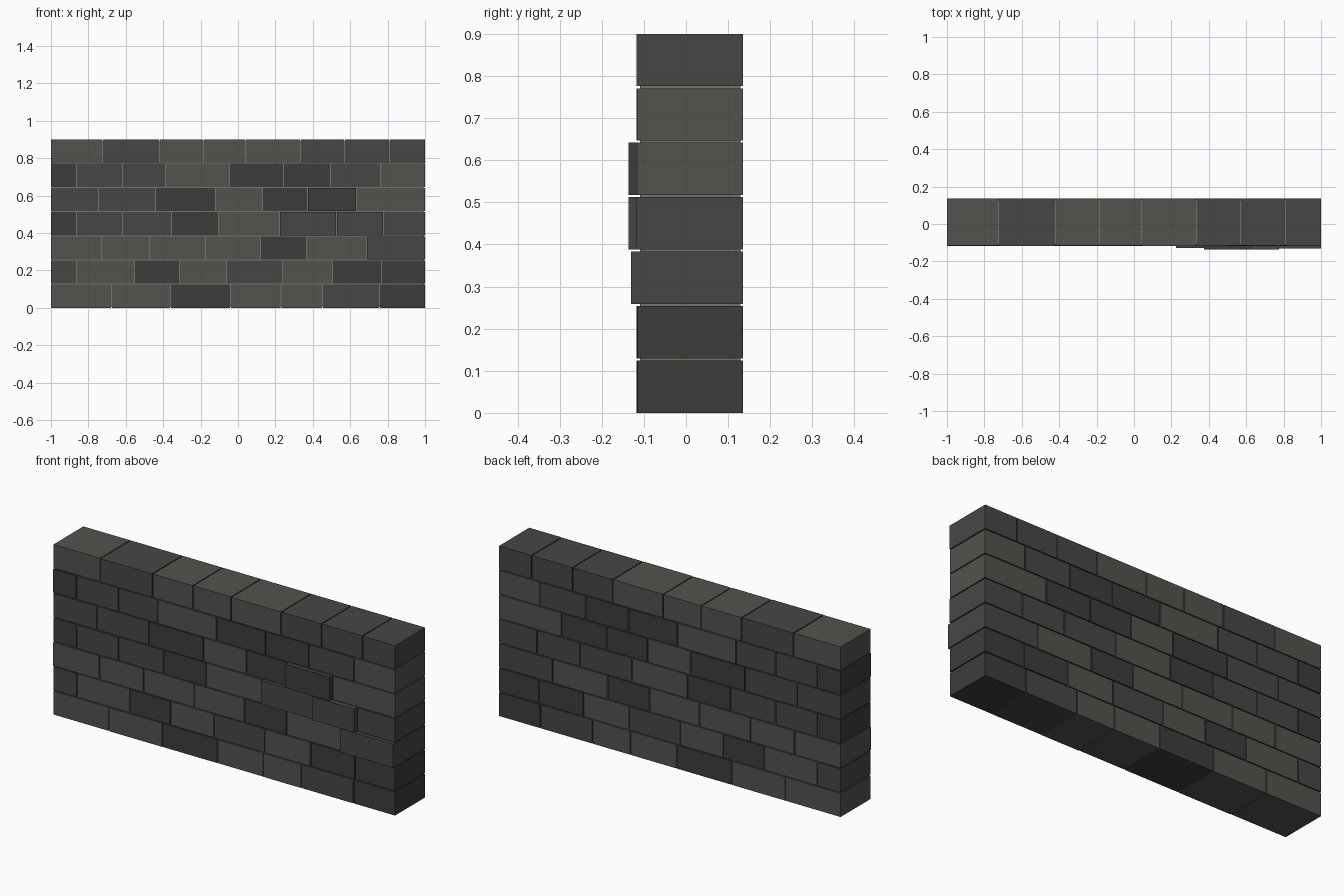
import bpy

if "Cube" in bpy.data.objects:
    bpy.data.objects.remove(bpy.data.objects["Cube"])

# Stone shades and mortar
def material(name, rgb):
    m = bpy.data.materials.new(name)
    m.diffuse_color = (*rgb, 1)
    m.use_nodes = True
    m.node_tree.nodes["Principled BSDF"].inputs["Base Color"].default_value = m.diffuse_color
    return m

SHADES = {
    "L": material("light_stone", (0.090, 0.085, 0.077)),
    "M": material("mid_stone", (0.066, 0.062, 0.058)),
    "D": material("dark_stone", (0.047, 0.046, 0.043)),
}
MORTAR = material("mortar", (0.19, 0.175, 0.145))

def box(name, x0, x1, y0, y1, z0, z1, mat):
    bpy.ops.mesh.primitive_cube_add(size=1, location=((x0 + x1) / 2, (y0 + y1) / 2, (z0 + z1) / 2))
    o = bpy.context.object
    o.name = name
    o.scale = (x1 - x0, y1 - y0, z1 - z0)
    bpy.ops.object.transform_apply(location=False, rotation=False, scale=True)
    o.data.materials.append(mat)
    return o

# Vertical joint positions and stone shades of each course, bottom to top
COURSES = [
    ([-.676, -.36, -.04, .23, .452, .757], "LLDLLMD"),
    ([-.863, -.553, -.313, -.061, .238, .505, .767], "MLDLMLDD"),
    ([-.73, -.473, -.174, .12, .366, .687], "LLLLDLM"),
    ([-.863, -.618, -.356, -.104, .222, .527, .778], "DMMDLMMM"),
    ([-.746, -.441, -.12, .131, .372, .634], "MMDLDDL"),
    ([-.863, -.618, -.388, -.045, .243, .495, .762], "DMMLDDML"),
    ([-.725, -.42, -.184, .04, .334, .57, .81], "LMLLLMMM"),
]
# Stones that stand proud of the front face: (course, index) -> front y
PROUD = {(2, 6): -.13, (3, 5): -.127, (3, 6): -.137, (4, 5): -.137}
FRONT, BACK = -.115, .135
GAP, HEIGHT = .005, (.9 - 6 * .005) / 7

# Stones
for row, (joints, shades) in enumerate(COURSES):
    z = row * (HEIGHT + GAP)
    edges = [-1 - GAP / 2] + joints + [1 + GAP / 2]
    for i, (a, b) in enumerate(zip(edges, edges[1:])):
        front = PROUD.get((row, i), FRONT - .001 * ((i * 2 + row) % 3))
        box(f"stone_{row}_{i}", a + GAP / 2, b - GAP / 2, front, BACK,
            z, z + HEIGHT, SHADES[shades[i]])

# Recessed mortar core
box("mortar_core", -.994, .994, FRONT + .006, BACK - .006, .005, .894, MORTAR)
